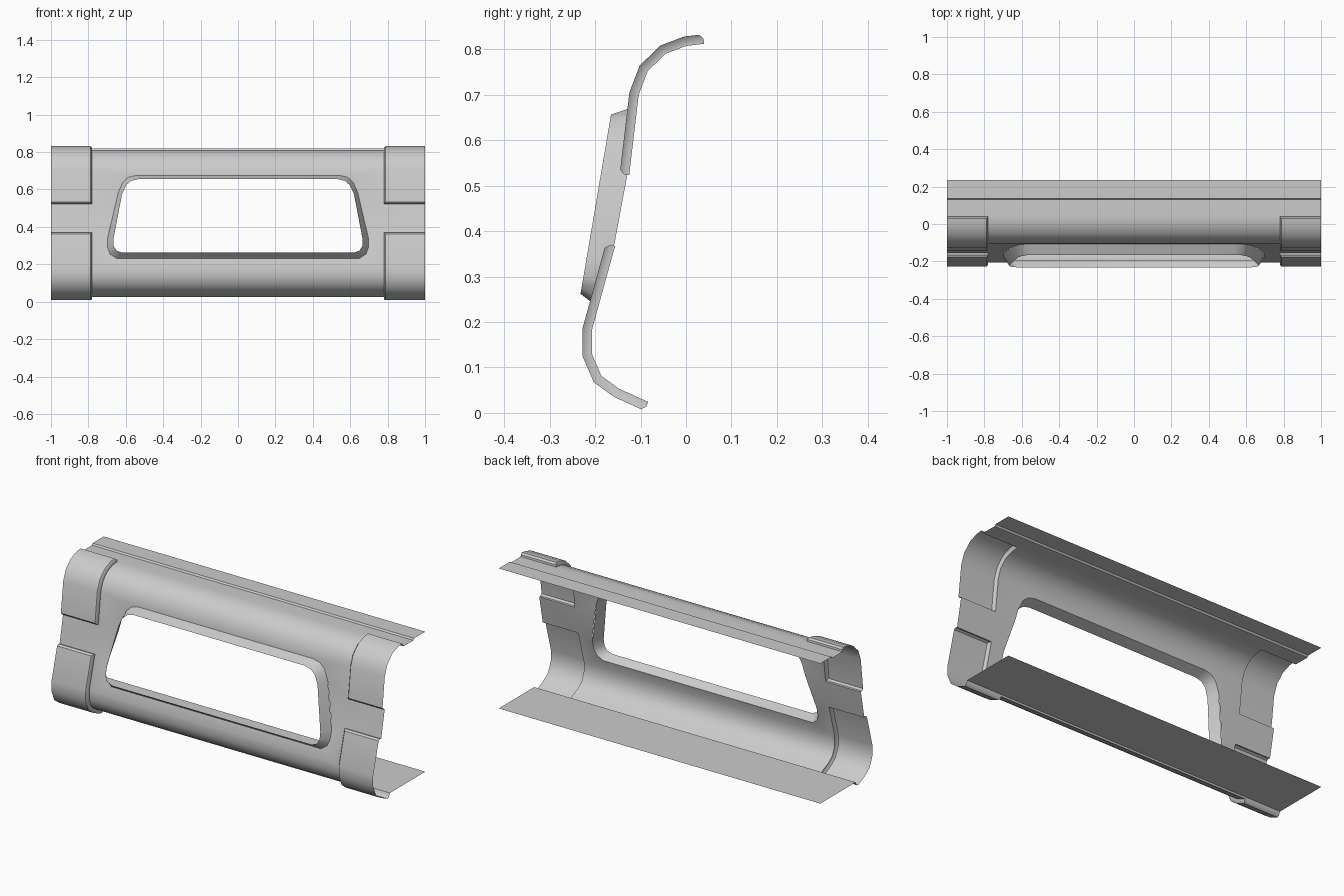
import bpy, math
from mathutils import Vector
from mathutils.geometry import delaunay_2d_cdt

if "Cube" in bpy.data.objects:
    bpy.data.objects.remove(bpy.data.objects["Cube"])

# Side profile (y, z) of the sheet, from the top rear edge round the front to the bottom rear edge
PROFILE = [Vector(p) for p in (
    (.235, .82), (.137, .82), (.13, .811), (.09, .811), (.04, .812), (0, .807),
    (-.045, .79), (-.084, .752), (-.104, .70), (-.125, .523), (-.156, .367),
    (-.207, .182), (-.207, .13), (-.186, .081), (-.147, .053), (-.083, .024),
    (-.079, .033), (.235, .033))]
LAST = len(PROFILE) - 1
PAD_X = .78
UPPER, LOWER = (4, 9), (10, 15)      # profile spans covered by the raised pads


def on_profile(s, lo=0, hi=LAST, off=0.0):
    """Point at profile parameter s, pushed outward by off (normals use span lo..hi only)."""
    i = min(max(int(math.floor(s + 1e-6)), lo), hi - 1)

    def knot(k):
        n = []
        for a in (k - 1, k):
            if lo <= a < hi:
                d = (PROFILE[a + 1] - PROFILE[a]).normalized()
                n.append(Vector((d.y, -d.x)))
        m = sum(n, Vector((0, 0))).normalized()
        return PROFILE[k] + m * (off / max(m.dot(n[0]), .3))
    return knot(i).lerp(knot(i + 1), s - i)


def s_at_height(z):
    """Profile parameter for a height on the front face."""
    for i in range(8, 11):
        a, b = PROFILE[i].y, PROFILE[i + 1].y
        if a >= z >= b:
            return i + (a - z) / (a - b)


def make(name, verts, faces, mirror=False):
    me = bpy.data.meshes.new(name)
    me.from_pydata(verts, [], faces)
    me.update()
    ob = bpy.data.objects.new(name, me)
    bpy.context.collection.objects.link(ob)
    bpy.ops.object.select_all(action='DESELECT')
    ob.select_set(True)
    bpy.context.view_layer.objects.active = ob
    bpy.ops.object.shade_smooth_by_angle(angle=math.radians(40))
    if mirror:
        ob.modifiers.new("Mirror", 'MIRROR')
    return ob


def both_sides(half):
    return half + [(-x, z) for x, z in reversed(half)]


# Window outlines (x, z): where it meets the sheet, and its front rim
outer = both_sides([(.54, .676), (.585, .666), (.615, .64), (.64, .585),
                    (.697, .34), (.697, .29), (.685, .255), (.65, .232)])
rim = both_sides([(.53, .656), (.57, .647), (.598, .623), (.62, .575),
                  (.665, .34), (.665, .30), (.652, .275), (.62, .262)])

# Main sheet: triangulated in unrolled (x, s) space, leaving out the window and pads
pts, edges, cuts = [], [], []


def add_points(loop):
    start = len(pts)
    pts.extend(Vector(p) for p in loop)
    return list(range(start, len(pts)))


for k in range(LAST + 1):
    edges.append(tuple(add_points([(-1, k), (1, k)])))
for x in (-1, -PAD_X, PAD_X, 1):
    edges.append(tuple(add_points([(x, 0), (x, LAST)])))
cuts.append(add_points([(x, s_at_height(z)) for x, z in outer]))
for a, b in (UPPER, LOWER):
    for x0, x1 in ((-1, -PAD_X), (PAD_X, 1)):
        cuts.append(add_points([(x0, a), (x1, a), (x1, b), (x0, b)]))
res = delaunay_2d_cdt(pts, edges, cuts, 0, 1e-5)
sheet_verts = []
for p in res[0]:
    y, z = on_profile(p.y)
    sheet_verts.append((p.x, y, z))
sheet_faces = [tuple(reversed(f)) for f, src in zip(res[2], res[5]) if not src]
make("main_sheet", sheet_verts, sheet_faces)

# Window surround: sloped wall from the sheet to a flat tilted rim
n = len(outer)
ring = [(x, *on_profile(s_at_height(z))) for x, z in outer]
ring += [(x, -.232 + (z - .262) * .17, z) for x, z in rim]
make("window_surround", ring,
     [(i, n + i, n + (i + 1) % n, (i + 1) % n) for i in range(n)])


# Raised pads at both ends: short upright wall, chamfer, then the pad face
def pad(name, lo, hi, e0, e1):
    ks = list(range(lo, hi + 1))
    inset = [lo + e0] + ks[1:-1] + [hi - e1]
    verts, faces = [], []
    for x, ss, off in ((PAD_X, ks, 0), (PAD_X, ks, .011), (PAD_X + .008, inset, .021)):
        path = [(1, ss[0])] + [(x, s) for s in ss] + [(1, ss[-1])]
        verts += [(px, *on_profile(s, lo, hi, off)) for px, s in path]
    m = len(ks) + 2
    for r in (0, m):
        faces += [(r + i, r + i + 1, r + m + i + 1, r + m + i) for i in range(m - 1)]
    # pad face spans from the inner side to the open end
    b = 2 * m
    end = [b] + list(range(len(verts), len(verts) + len(ks) - 2)) + [b + m - 1]
    verts += [(1, *on_profile(s, lo, hi, .021)) for s in inset[1:-1]]
    faces += [(b + 1 + i, b + 2 + i, end[i + 1], end[i]) for i in range(len(ks) - 1)]
    make(name, verts, faces, mirror=True)


pad("upper_pads", *UPPER, .2, .05)
pad("lower_pads", *LOWER, .05, .1)
